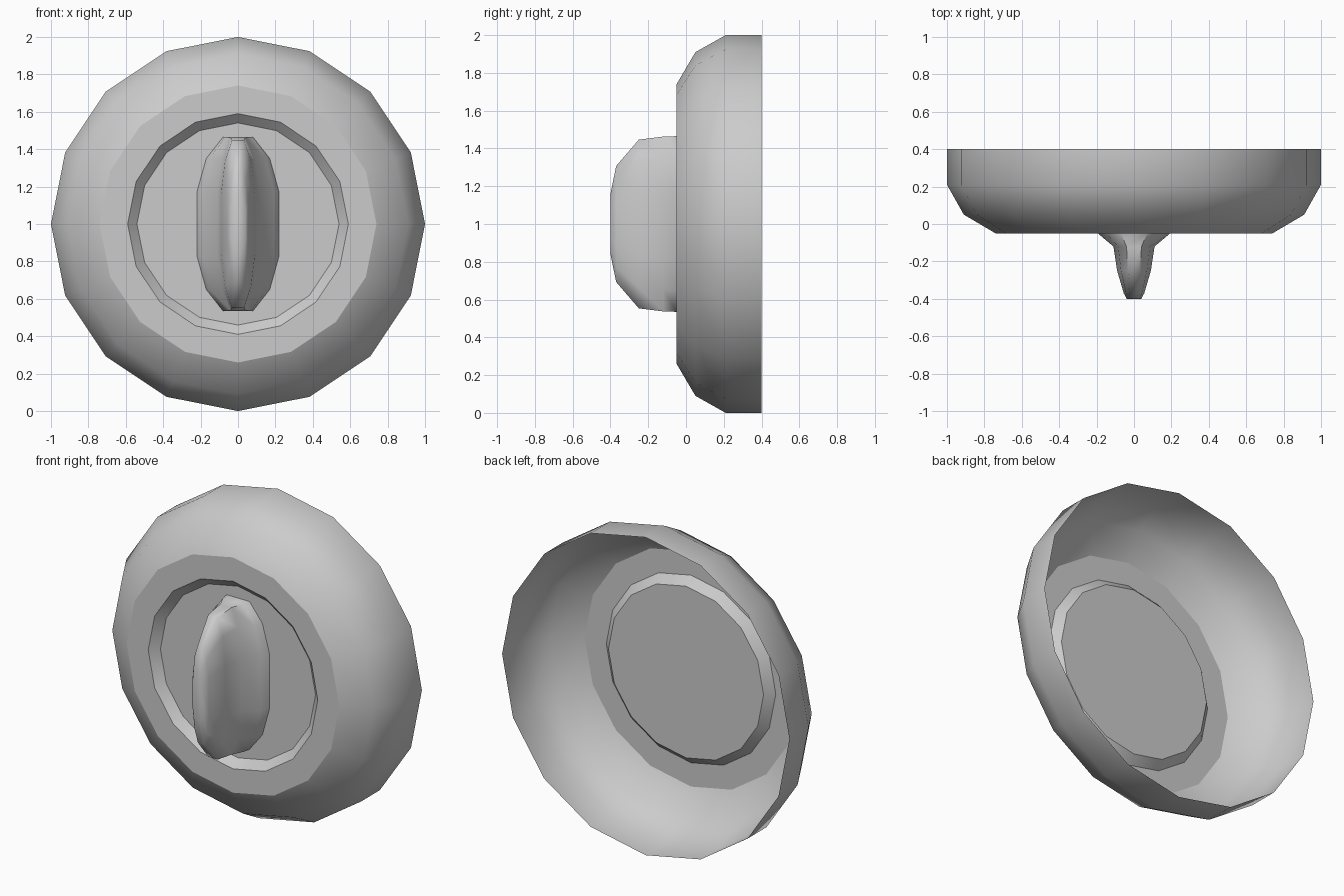
import bpy, bmesh, math
from math import cos, sin, pi, radians

if "Cube" in bpy.data.objects:
    bpy.data.objects.remove(bpy.data.objects["Cube"])


def loft(name, loops, cap_end, angle):
    """Skin a list of equal-length closed point loops."""
    bm = bmesh.new()
    rings = [[bm.verts.new(p) for p in loop] for loop in loops]
    n = len(rings[0])
    for a, b in zip(rings, rings[1:]):
        for i in range(n):
            j = (i + 1) % n
            bm.faces.new((a[i], a[j], b[j], b[i]))
    if cap_end:
        bm.faces.new(rings[-1])
    bmesh.ops.recalc_face_normals(bm, faces=bm.faces)
    # open shells: make sure the cap looks to the front
    if cap_end:
        bm.faces.ensure_lookup_table()
        bm.normal_update()
        if bm.faces[-1].normal.y > 0:
            bmesh.ops.reverse_faces(bm, faces=bm.faces)
    mesh = bpy.data.meshes.new(name)
    bm.to_mesh(mesh)
    bm.free()
    obj = bpy.data.objects.new(name, mesh)
    bpy.context.collection.objects.link(obj)
    bpy.ops.object.select_all(action='DESELECT')
    obj.select_set(True)
    bpy.context.view_layer.objects.active = obj
    bpy.ops.object.shade_smooth_by_angle(angle=radians(angle))
    return obj


# Dial body: 16-sided shell, open at the back, with a recessed face
profile = [(1.0, 0.40), (1.0, 0.21), (0.91, 0.05), (0.74, -0.05),
           (0.59, -0.05), (0.54, 0.0)]
SIDES = 16
loft("dial_body",
     [[(r * cos(2 * pi * k / SIDES), y, 1 + r * sin(2 * pi * k / SIDES))
       for k in range(SIDES)] for r, y in profile], True, 30.8)

# Grip: elongated outline that flares at the dial and narrows to a ridge
quarter = [(0.22, 0.17), (0.17, 0.35), (0.08, 0.465)]
half = quarter + [(-x, z) for x, z in reversed(quarter)]
outline = half + [(-x, -z) for x, z in half]
layers = [(0.0, 1.0, 1.0), (-0.05, 0.88, 1.0), (-0.12, 0.50, 0.995),
          (-0.25, 0.41, 0.96), (-0.37, 0.25, 0.66), (-0.40, 0.18, 0.34)]
loft("grip",
     [[(x * sx, y, 1 + z * sz) for x, z in outline] for y, sx, sz in layers],
     True, 60)
